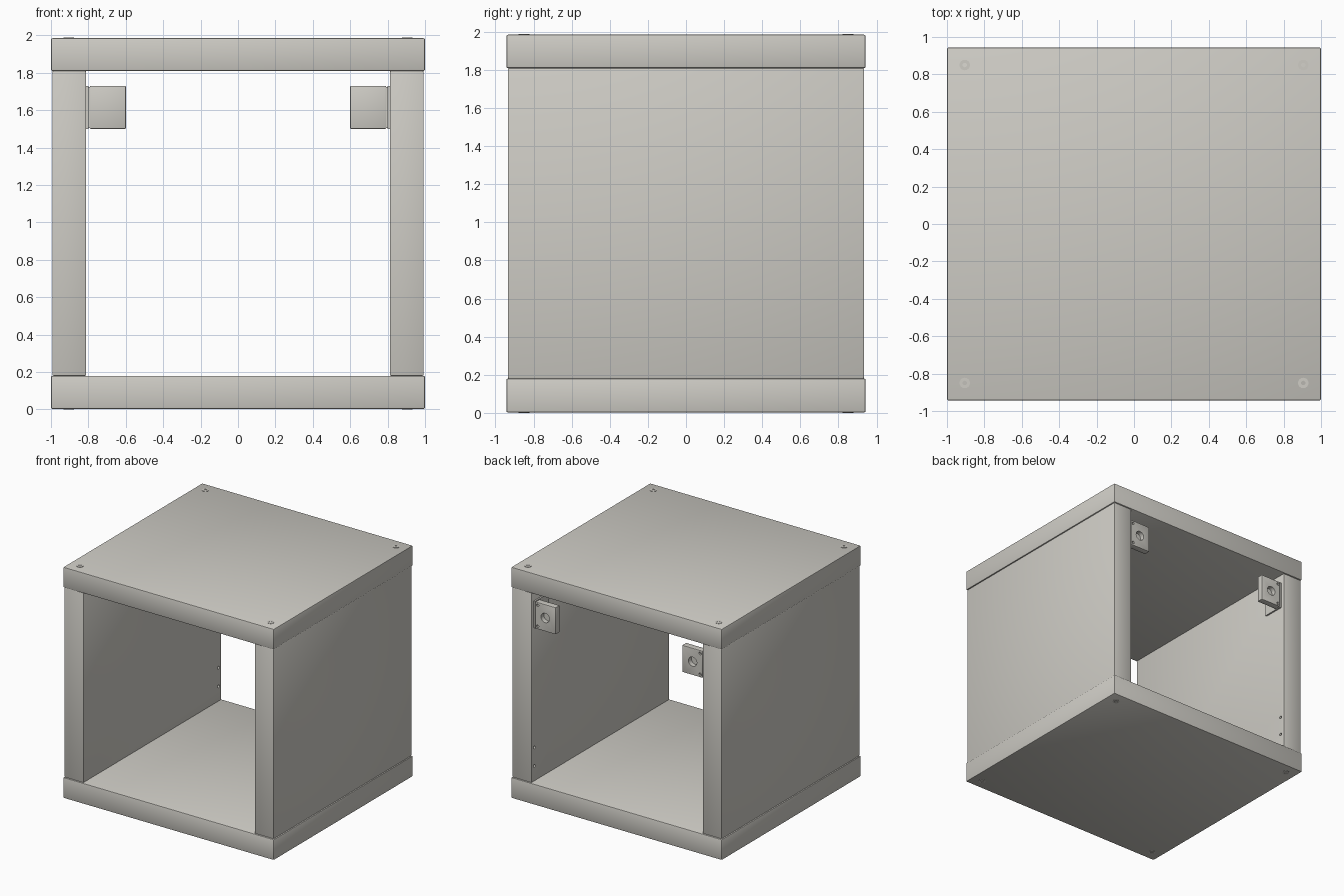
import bpy, bmesh
from mathutils import Matrix, Vector

default = bpy.data.objects.get("Cube")
if default:
    bpy.data.objects.remove(default, do_unlink=True)

# One warm light grey for the whole unit
COLOUR = (0.62, 0.605, 0.56, 1)
paint = bpy.data.materials.new("warm_grey")
paint.use_nodes = True
paint.diffuse_color = COLOUR
paint.node_tree.nodes["Principled BSDF"].inputs["Base Color"].default_value = COLOUR


def finish(name, bm):
    mesh = bpy.data.meshes.new(name)
    bm.to_mesh(mesh)
    bm.free()
    mesh.materials.append(paint)
    obj = bpy.data.objects.new(name, mesh)
    bpy.context.collection.objects.link(obj)
    return obj


def box(name, low, high, bevel=0.0):
    low, high = Vector(low), Vector(high)
    bm = bmesh.new()
    place = Matrix.Translation((low + high) / 2) @ Matrix.Diagonal((*(high - low), 1))
    bmesh.ops.create_cube(bm, size=1, matrix=place)
    if bevel:
        bmesh.ops.bevel(bm, geom=bm.edges[:], offset=bevel, segments=2,
                        profile=0.5, affect='EDGES')
    return finish(name, bm)


def rods(name, centres, radius, depth, axis):
    turn = Vector((0, 0, 1)).rotation_difference(Vector(axis)).to_matrix().to_4x4()
    bm = bmesh.new()
    for c in centres:
        bmesh.ops.create_cone(bm, cap_ends=True, segments=24, radius1=radius,
                              radius2=radius, depth=depth,
                              matrix=Matrix.Translation(c) @ turn)
    return finish(name, bm)


def select(obj):
    bpy.ops.object.select_all(action='DESELECT')
    obj.select_set(True)
    bpy.context.view_layer.objects.active = obj


def cut(obj, cutter):
    cutter.hide_render = True
    mod = obj.modifiers.new("cut", 'BOOLEAN')
    mod.operation, mod.solver, mod.object = 'DIFFERENCE', 'EXACT', cutter
    select(obj)
    bpy.ops.object.modifier_apply(modifier="cut")
    bpy.data.objects.remove(cutter, do_unlink=True)


def smooth(obj):
    select(obj)
    bpy.ops.object.shade_smooth_by_angle(angle=0.6)


# Top and bottom boards, with a slightly proud screw cap in each corner
for name, z0, z1, face in (("bottom", 0.003, 0.18, 0.003), ("top", 1.81, 1.985, 1.985)):
    smooth(box(name + "_board", (-1, -0.943, z0), (1, 0.943, z1), 0.008))
    corners = [(x, y, face) for x in (-0.905, 0.905) for y in (-0.85, 0.85)]
    caps = rods(name + "_screw_caps", corners, 0.028, 0.006, (0, 0, 1))
    cut(caps, rods("socket", corners, 0.012, 0.02, (0, 0, 1)))
    smooth(caps)

for side, s in (("right", -1), ("left", 1)):
    def span(a, b):
        return sorted((s * a, s * b))

    # Side board with two pin holes low on its inner face near the back
    x0, x1 = span(0.812, 0.993)
    board = box(side + "_board", (x0, -0.935, 0.18), (x1, 0.935, 1.81), 0.006)
    pins = [(s * 0.812, 0.895, z) for z in (0.31, 0.47)]
    cut(board, rods("pin", pins, 0.012, 0.06, (1, 0, 0)))
    smooth(board)

    # Hanging bracket: thin wall flange
    x0, x1 = span(0.798, 0.813)
    box(side + "_bracket_flange", (x0, 0.72, 1.5), (x1, 0.905, 1.73))

    # Hanging bracket: thick plate with a blind hole and two small screw holes
    x0, x1 = span(0.6, 0.792)
    plate = box(side + "_bracket_plate", (x0, 0.855, 1.5), (x1, 0.91, 1.73), 0.004)
    cut(plate, rods("hole", [(s * 0.7, 0.91, 1.615)], 0.04, 0.08, (0, 1, 0)))
    screws = [(s * 0.772, 0.91, z) for z in (1.525, 1.705)]
    cut(plate, rods("screw", screws, 0.012, 0.03, (0, 1, 0)))
    smooth(plate)

    # Web joining the plate to the flange
    x0, x1 = span(0.78, 0.805)
    box(side + "_bracket_web", (x0, 0.86, 1.505), (x1, 0.89, 1.725))
